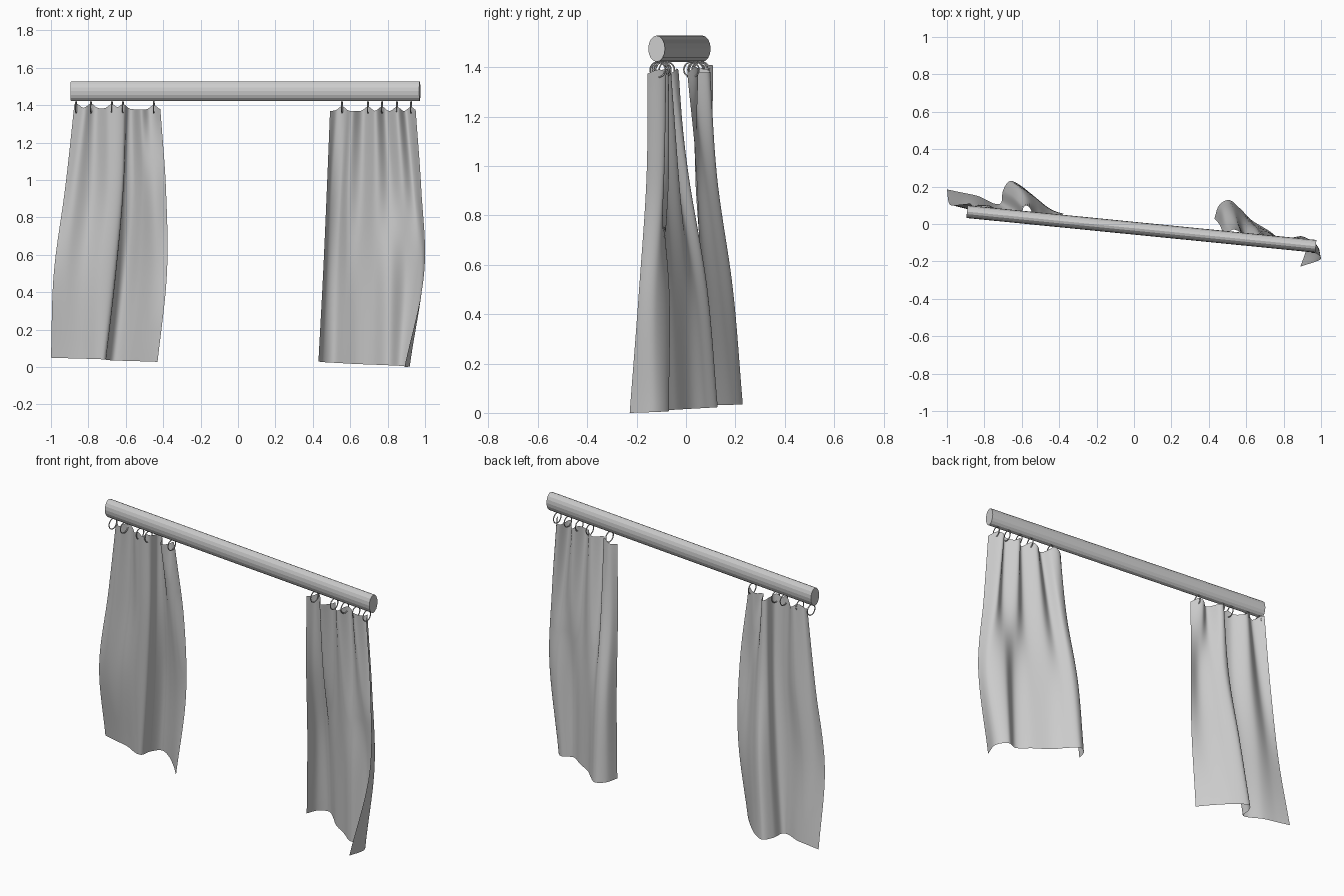
import bpy, bmesh, math
from mathutils import Vector, Matrix

if "Cube" in bpy.data.objects:
    bpy.data.objects.remove(bpy.data.objects["Cube"])

ROD_A, ROD_B = Vector((-0.893, 0.066, 1.475)), Vector((0.972, -0.119, 1.475))
ROD_DIR = (ROD_B - ROD_A).normalized()
TURN = Matrix.Rotation(math.atan2(ROD_DIR.y, ROD_DIR.x), 4, 'Z')
LEFT_RINGS = (-0.866, -0.786, -0.674, -0.615, -0.45)
RIGHT_RINGS = (0.556, 0.695, 0.77, 0.85, 0.925)


def add_object(name, bm, smooth):
    mesh = bpy.data.meshes.new(name)
    bm.to_mesh(mesh)
    bm.free()
    for p in mesh.polygons:
        p.use_smooth = smooth
    ob = bpy.data.objects.new(name, mesh)
    bpy.context.collection.objects.link(ob)
    return ob


def spline(pts, t):
    """Catmull-Rom through pts, t in 0..1."""
    n = len(pts) - 1
    i = min(int(t * n), n - 1)
    f = t * n - i
    b, c = pts[i], pts[i + 1]
    a = pts[i - 1] if i > 0 else b * 2 - c
    d = pts[i + 2] if i + 2 <= n else c * 2 - b
    return 0.5 * (b * 2 + (c - a) * f + (a * 2 - b * 5 + c * 4 - d) * f * f
                  + (b * 3 - a - c * 3 + d) * f ** 3)


def curtain(name, rows, heights, rings, nu=80, nv=36):
    # rows run from hem to top; heights gives (left z, right z) for each row
    ctrl = []
    for row, (z0, z1) in zip(rows, heights):
        n = len(row) - 1
        ctrl.append([Vector((x, y, z0 + (z1 - z0) * i / n)) for i, (x, y) in enumerate(row)])
    bm = bmesh.new()
    grid = []
    for i in range(nu + 1):
        column = [spline(r, i / nu) for r in ctrl]
        top_x = column[-1].x
        lift = max(math.exp(-((top_x - r) / 0.025) ** 2) for r in rings)
        line = []
        for j in range(nv + 1):
            v = j / nv
            p = spline(column, v)
            p.z += 0.025 * lift * v ** 8      # header pulled up at each ring
            line.append(bm.verts.new(p))
        grid.append(line)
    for i in range(nu):
        for j in range(nv):
            bm.faces.new((grid[i][j], grid[i + 1][j], grid[i + 1][j + 1], grid[i][j + 1]))
    add_object(name, bm, True)


def ring(name, x, major=0.031, minor=0.003, n=20, m=6):
    t = (x - ROD_A.x) / (ROD_B.x - ROD_A.x)
    centre = ROD_A.lerp(ROD_B, t)
    centre.z = 1.39
    place = Matrix.Translation(centre) @ TURN
    bm = bmesh.new()
    loops = []
    for i in range(n):
        a = math.tau * i / n
        loop = []
        for k in range(m):
            b = math.tau * k / m
            r = major + minor * math.cos(b)
            loop.append(bm.verts.new(place @ Vector((minor * math.sin(b), r * math.cos(a), r * math.sin(a)))))
        loops.append(loop)
    for i in range(n):
        for k in range(m):
            bm.faces.new((loops[i][k], loops[(i + 1) % n][k],
                          loops[(i + 1) % n][(k + 1) % m], loops[i][(k + 1) % m]))
    bmesh.ops.recalc_face_normals(bm, faces=bm.faces)
    add_object(name, bm, True)


# Rod: oval bar, slightly turned
bm = bmesh.new()
matrix = (Matrix.Translation((ROD_A + ROD_B) / 2) @ TURN @ Matrix.Diagonal((1, 0.034, 0.053, 1))
          @ Matrix.Rotation(math.pi / 2, 4, 'Y'))
bmesh.ops.create_cone(bm, cap_ends=True, segments=16, radius1=1, radius2=1,
                      depth=(ROD_B - ROD_A).length, matrix=matrix)
add_object("curtain_rod", bm, False)

# Left curtain: flat outer panel and one deep fold towards the back
curtain("left_curtain", (
    ((-1.0, .185), (-.92, .168), (-.83, .148), (-.75, .11), (-.71, .115),
     (-.70, .18), (-.66, .23), (-.585, .19), (-.50, .11), (-.43, .033)),
    ((-.985, .105), (-.92, .10), (-.83, .105), (-.73, .07), (-.66, .08),
     (-.648, .15), (-.605, .19), (-.53, .14), (-.45, .08), (-.38, .055)),
    ((-.925, .105), (-.87, .075), (-.78, .10), (-.69, .045), (-.62, .05),
     (-.608, .11), (-.565, .125), (-.51, .08), (-.45, .04), (-.385, .045)),
    ((-.875, .11), (-.82, .06), (-.76, .09), (-.69, .03), (-.61, .03),
     (-.59, .09), (-.56, .09), (-.52, .02), (-.47, .05), (-.415, .005)),
), ((.05, .028), (.5, .5), (.95, .95), (1.385, 1.375)), LEFT_RINGS)

# Right curtain: back fold on the inner side, outer edge curling forward
curtain("right_curtain", (
    ((.43, .03), (.455, .10), (.51, .128), (.57, .08), (.63, .02),
     (.72, -.035), (.80, -.09), (.87, -.07), (.918, -.13), (.89, -.228)),
    ((.455, .0), (.475, .07), (.525, .085), (.58, .04), (.64, .0),
     (.73, -.055), (.81, -.095), (.90, -.068), (.98, -.12), (.995, -.19)),
    ((.475, -.04), (.50, .0), (.55, .01), (.59, -.04), (.66, -.03),
     (.74, -.09), (.81, -.07), (.88, -.11), (.94, -.09), (.98, -.16)),
    ((.492, -.06), (.53, -.03), (.575, -.05), (.61, -.10), (.67, -.06),
     (.735, -.12), (.79, -.07), (.85, -.13), (.90, -.08), (.95, -.155)),
), ((.03, 0.0), (.5, .5), (.95, .95), (1.37, 1.365)), RIGHT_RINGS)

# Rings hanging under the rod
for side, xs in (("left", LEFT_RINGS), ("right", RIGHT_RINGS)):
    for i, x in enumerate(xs):
        ring(f"{side}_ring_{i + 1}", x)
